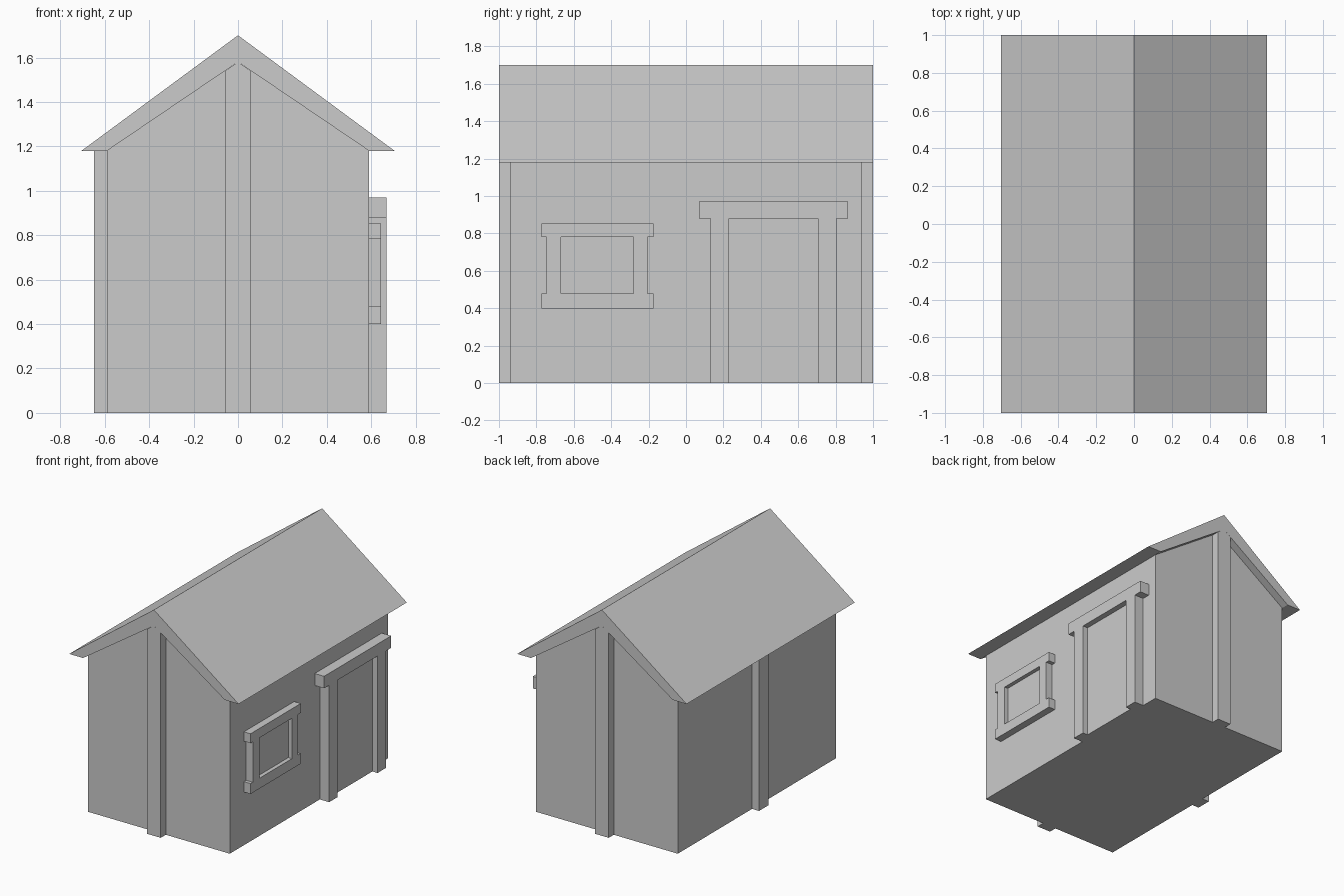
import bpy
import bmesh
from mathutils import Vector

if "Cube" in bpy.data.objects:
    bpy.data.objects.remove(bpy.data.objects["Cube"])


def prism(name, loops, axis, start, end):
    """Extrude outlines (first is the rim, the rest are holes) along x or y."""
    place = {"x": lambda p: (start, p[0], p[1]),
             "y": lambda p: (p[0], start, p[1])}[axis]
    bm = bmesh.new()
    edges = []
    for loop in loops:
        verts = [bm.verts.new(place(p)) for p in loop]
        if len(loops) == 1:
            bm.faces.new(verts)
        else:
            edges += [bm.edges.new((verts[i - 1], verts[i])) for i in range(len(verts))]
    if edges:
        bmesh.ops.triangle_fill(bm, edges=edges, use_beauty=True)
    grown = bmesh.ops.extrude_face_region(bm, geom=bm.faces[:])["geom"]
    move = Vector((end - start, 0, 0)) if axis == "x" else Vector((0, end - start, 0))
    bmesh.ops.translate(bm, vec=move,
                        verts=[g for g in grown if isinstance(g, bmesh.types.BMVert)])
    bmesh.ops.recalc_face_normals(bm, faces=bm.faces[:])
    mesh = bpy.data.meshes.new(name)
    bm.to_mesh(mesh)
    bm.free()
    obj = bpy.data.objects.new(name, mesh)
    bpy.context.collection.objects.link(obj)
    return obj


def rect(a0, z0, a1, z1):
    return [(a0, z0), (a1, z0), (a1, z1), (a0, z1)]


WALL_X, WALL_Y = 0.59, 0.94
EAVE, INNER_RIDGE, RIDGE = 1.18, 1.58, 1.70
POST = 0.057

# Walls with gables
prism("walls", [[(-WALL_X, 0), (WALL_X, 0), (WALL_X, EAVE), (0, INNER_RIDGE), (-WALL_X, EAVE)]],
      "y", -WALL_Y, WALL_Y)

# Roof: tapered slopes with flat eave undersides
prism("roof", [[(-0.705, EAVE), (-WALL_X, EAVE), (0, INNER_RIDGE), (WALL_X, EAVE),
                (0.705, EAVE), (0, RIDGE)]], "y", -1, 1)

# Posts in the middle of the gable ends and the left wall
for name, side in (("front_post", -1), ("back_post", 1)):
    prism(name, [[(-POST, 0), (POST, 0), (POST, 1.54), (0, INNER_RIDGE), (-POST, 1.54)]],
          "y", side * WALL_Y, side)
prism("left_post", [rect(-POST, 0, POST, EAVE)], "x", -0.648, -WALL_X)

# Door surround and panel
prism("door_frame", [[(0.13, 0), (0.23, 0), (0.23, 0.88), (0.705, 0.88), (0.705, 0), (0.805, 0),
                      (0.805, 0.88), (0.867, 0.88), (0.867, 0.97), (0.07, 0.97),
                      (0.07, 0.88), (0.13, 0.88)]], "x", WALL_X, 0.668)
prism("door_panel", [rect(0.23, 0, 0.705, 0.88)], "x", WALL_X, 0.625)

# Window surround and pane
opening = rect(-0.667, 0.478, -0.28, 0.782)
prism("window_frame", [[(-0.772, 0.40), (-0.175, 0.40), (-0.175, 0.478), (-0.205, 0.478),
                        (-0.205, 0.782), (-0.175, 0.782), (-0.175, 0.853), (-0.772, 0.853),
                        (-0.772, 0.782), (-0.745, 0.782), (-0.745, 0.478), (-0.772, 0.478)],
                       opening], "x", WALL_X, 0.645)
prism("window_pane", [opening], "x", WALL_X, 0.615)
